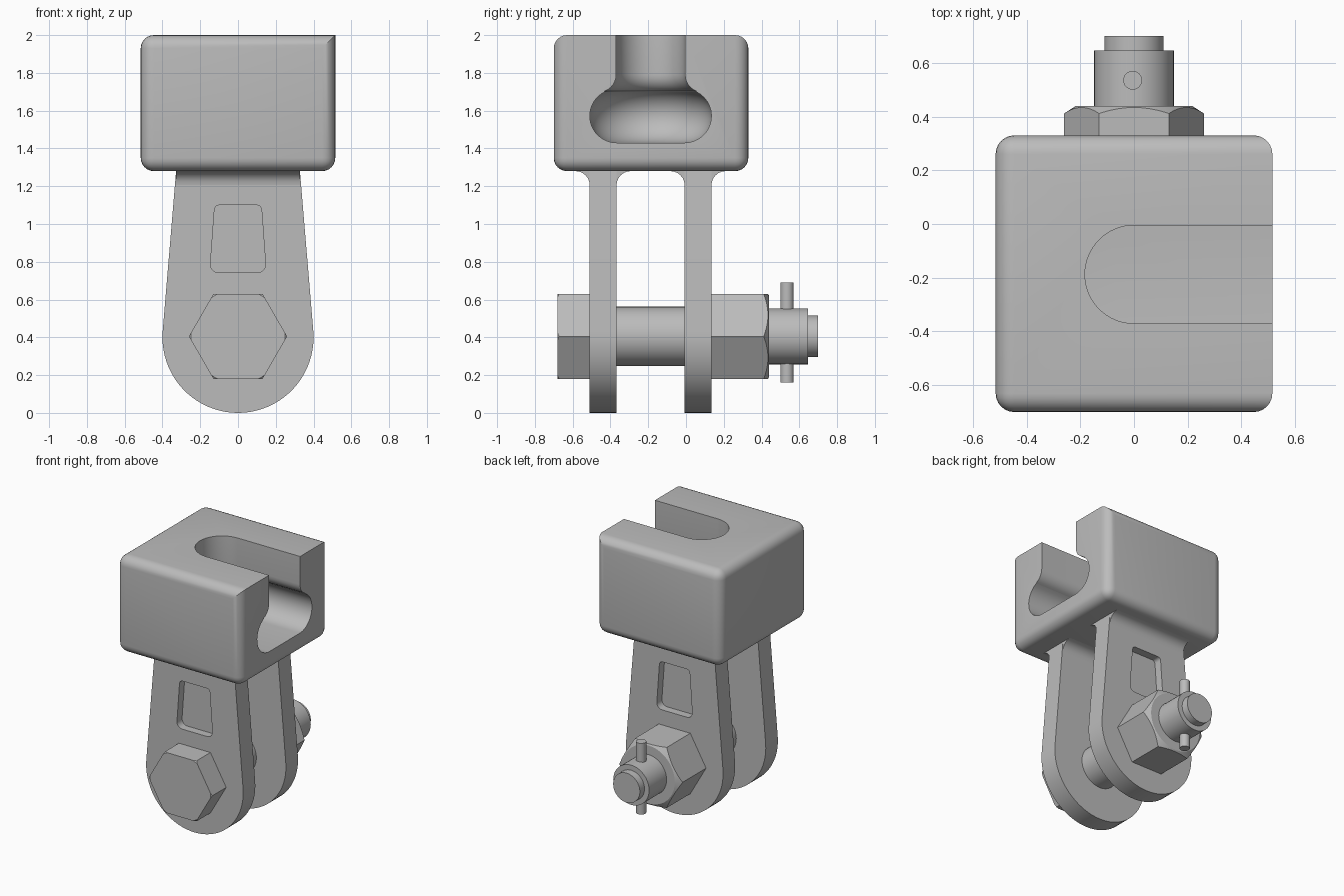
import bpy, bmesh, math
from mathutils import Vector

if "Cube" in bpy.data.objects:
    bpy.data.objects.remove(bpy.data.objects["Cube"])

grey = bpy.data.materials.new("steel grey")
grey.diffuse_color = (0.5, 0.5, 0.5, 1)
grey.use_nodes = True
grey.node_tree.nodes["Principled BSDF"].inputs["Base Color"].default_value = grey.diffuse_color
CY, CZ = -0.1875, 0.405       # slot / leg centre in y, bolt axis height


def finish(name, bm):
    bmesh.ops.recalc_face_normals(bm, faces=bm.faces)
    me = bpy.data.meshes.new(name)
    bm.to_mesh(me)
    bm.free()
    me.materials.append(grey)
    ob = bpy.data.objects.new(name, me)
    bpy.context.collection.objects.link(ob)
    return ob


def loft(name, rings):
    """Closed rings of equal length joined by quads and capped."""
    bm = bmesh.new()
    vs = [[bm.verts.new(p) for p in r] for r in rings]
    n = len(vs[0])
    for a, b in zip(vs, vs[1:]):
        for i in range(n):
            j = (i + 1) % n
            bm.faces.new((a[i], a[j], b[j], b[i]))
    bm.faces.new(vs[0])
    bm.faces.new(vs[-1])
    return finish(name, bm)


def arc(cx, cy, r, a0, a1, n):
    return [(cx + r * math.cos(math.radians(a0 + (a1 - a0) * i / n)),
             cy + r * math.sin(math.radians(a0 + (a1 - a0) * i / n))) for i in range(n + 1)]


def extrude_y(name, pts, y0, y1):
    return loft(name, [[(x, y, z) for x, z in pts] for y in (y0, y1)])


def turned(name, profile, n=40, turn=0.0):
    """Rings of (y, radius) around the bolt axis."""
    return loft(name, [[(r * math.cos(turn + math.tau * i / n), y,
                         CZ + r * math.sin(turn + math.tau * i / n)) for i in range(n)]
                       for y, r in profile])


def boolean(ob, tool, op):
    m = ob.modifiers.new("cut", 'BOOLEAN')
    m.operation, m.solver, m.object = op, 'EXACT', tool
    bpy.context.view_layer.objects.active = ob
    bpy.ops.object.modifier_apply(modifier=m.name)
    bpy.data.objects.remove(tool)


# Rounded block; only its top edge on the slot side stays sharp
bm = bmesh.new()
bmesh.ops.create_cube(bm, size=1)
for v in bm.verts:
    v.co = Vector((v.co.x * 1.03, v.co.y * 1.03 - 0.185, v.co.z * 0.72 + 1.64))
edges = [e for e in bm.edges if not all(v.co.x > 0 and v.co.z > 1.9 for v in e.verts)]
bmesh.ops.bevel(bm, geom=edges, offset=0.07, segments=6, profile=0.5, affect='EDGES')
block = finish("block", bm)

# Keyhole slot: half profile (radius, z) swept straight, then round the end
prof = [(0.18, 1.43)] + arc(0.18, 1.572, 0.142, -80, 65, 14)
prof += [(r, z) for r, z in arc(0.275, 1.79, 0.0925, 250, 180, 6)] + [(0.1825, 2.1)]
rings = []
for r, z in prof:
    half = arc(0, CY, r, 90, 270, 32)
    rings.append([(x, y, z) for x, y in [(0.7, CY + r)] + half + [(0.7, CY - r)]])
boolean(block, loft("slot_cutter", rings), 'DIFFERENCE')

# Legs with outer window recess and root fillets
outline = arc(0, 0.4, 0.4, 175.2, 364.8, 40) + [(0.327, 1.29), (-0.327, 1.29)]
window = (arc(0.100, 1.075, 0.025, 0, 90, 4) + arc(-0.100, 1.075, 0.025, 90, 180, 4)
          + arc(-0.103, 0.785, 0.043, 180, 270, 5) + arc(0.103, 0.785, 0.043, 270, 360, 5))
for label, s in (("front", -1), ("back", 1)):
    inner, outer = CY + s * 0.18, CY + s * 0.3225
    leg = extrude_y(label + "_leg", outline, inner, outer)
    boolean(leg, extrude_y("window_cutter", window, outer - s * 0.06, outer + s * 0.1), 'DIFFERENCE')
    mid, h, r = (inner + outer) / 2, 0.071, 0.075
    sec = arc(mid + h + r, 1.28 - r, r, 180, 90, 6)
    sec += [(mid + h + r, 1.29), (mid - h - r, 1.29)]
    sec += arc(mid - h - r, 1.28 - r, r, 90, 0, 6)
    loft(label + "_leg_fillet", [[(x, y, z) for y, z in sec] for x in (-0.327, 0.327)])

# Bolt shank, stepped threaded end, hexagonal head and nut
turned("bolt_shank", [(-0.52, 0.157), (0.2, 0.157)])
turned("bolt_end", [(0.2, 0.148), (0.645, 0.148), (0.645, 0.11), (0.70, 0.11)])
R = 0.26
head = turned("bolt_head", [(-0.68, R), (-0.505, R)], 6)
boolean(head, turned("chamfer", [(-0.69, 0.235), (-0.665, 0.27), (-0.4, 0.27)], 72), 'INTERSECT')
nut = turned("nut", [(0.13, R), (0.44, R)], 6)
boolean(nut, turned("chamfer", [(0.1, 0.27), (0.405, 0.27), (0.45, 0.2)], 72), 'INTERSECT')

# Cross pin through the bolt end
loft("cross_pin", [[(x, y, z) for x, y in arc(-0.005, 0.535, 0.035, 0, 345, 23)]
                   for z in (0.16, 0.69)])

# Smooth shading with sharp edges kept
for ob in bpy.data.objects:
    ob.select_set(True)
bpy.context.view_layer.objects.active = block
bpy.ops.object.shade_smooth_by_angle(angle=math.radians(30))
